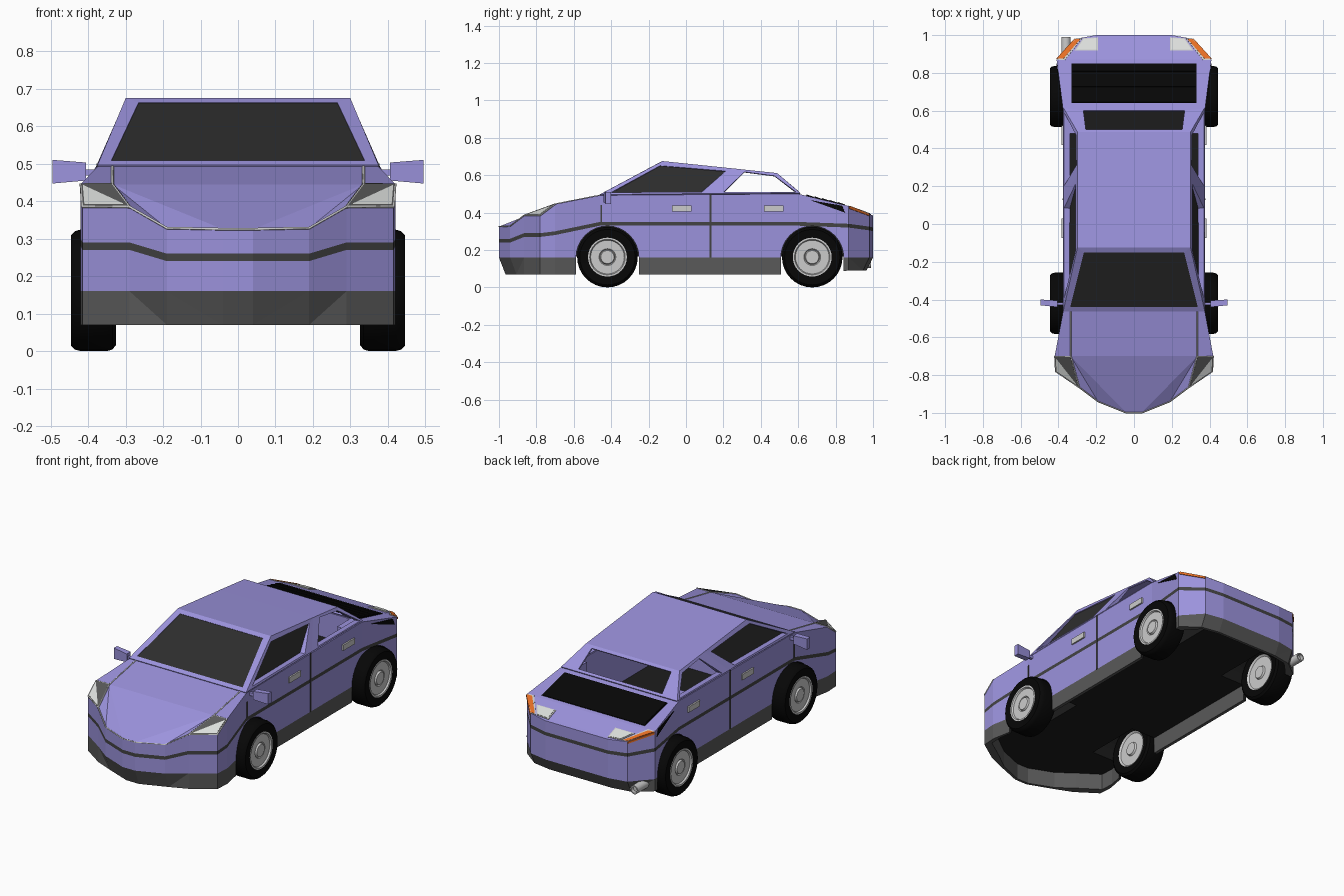
import bpy, bmesh, math
from mathutils import Vector

if "Cube" in bpy.data.objects:
    bpy.data.objects.remove(bpy.data.objects["Cube"])


def material(name, r, g, b):
    m = bpy.data.materials.new(name)
    m.use_nodes = True
    m.diffuse_color = (r, g, b, 1)
    m.node_tree.nodes["Principled BSDF"].inputs["Base Color"].default_value = (r, g, b, 1)
    return m


PAINT = material("lilac paint", .33, .29, .72)
SKIRT = material("dark grey plastic", .1, .1, .1)
STRIPE = material("charcoal stripe", .055, .055, .055)
FLOOR = material("underside black", .012, .012, .012)
BLACK = material("black", .002, .002, .002)
GLASS = material("dark glass", .026, .026, .026)
METAL = material("light grey metal", .6, .6, .6)
LENS = material("pale lens", .72, .74, .72)
ORANGE = material("orange lens", .85, .17, .02)
SHELL = [PAINT, SKIRT, FLOOR, STRIPE]


def mesh(name, verts, faces, mats, rule=None, thick=0, triangles=False):
    me = bpy.data.meshes.new(name)
    me.from_pydata([tuple(v) for v in verts], [], faces)
    for m in mats:
        me.materials.append(m)
    if rule:
        for p in me.polygons:
            p.material_index = rule(p)
    bm = bmesh.new()
    bm.from_mesh(me)
    bmesh.ops.remove_doubles(bm, verts=bm.verts, dist=1e-5)
    if triangles:
        bmesh.ops.triangulate(bm, faces=bm.faces)
    bmesh.ops.recalc_face_normals(bm, faces=bm.faces)
    bm.to_mesh(me)
    bm.free()
    ob = bpy.data.objects.new(name, me)
    bpy.context.collection.objects.link(ob)
    if thick:
        mod = ob.modifiers.new("thickness", 'SOLIDIFY')
        mod.thickness, mod.offset = thick, 0
    return ob


def flip(p, s):
    return Vector((p[0] * s, p[1], p[2]))


def plates(name, polys, mat, thick=.008, sides=(1, -1)):
    """Thin flat panels, repeated on each side."""
    verts, faces = [], []
    for s in sides:
        for poly in polys:
            faces.append(list(range(len(verts), len(verts) + len(poly))))
            verts += [flip(p, s) for p in poly]
    return mesh(name, verts, faces, [mat], thick=thick)


def prism(name, a, b, mats, rule=None):
    n = len(a)
    faces = [[i, (i + 1) % n, n + (i + 1) % n, n + i] for i in range(n)]
    return mesh(name, list(a) + list(b), faces + [list(range(n)), list(range(n, 2 * n))], mats, rule)


def box(name, lo, hi, mats, rule=None):
    loop = [(lo[0], lo[1]), (hi[0], lo[1]), (hi[0], hi[1]), (lo[0], hi[1])]
    return prism(name, [(*p, lo[2]) for p in loop], [(*p, hi[2]) for p in loop], mats, rule)


def lathe(name, profile, mat, side, y, z, n=32):
    """Revolve (radius, x) points about an axis along x."""
    verts, faces = [], []
    for r, x in profile:
        for k in range(n):
            t = 2 * math.pi * k / n
            verts.append((x * side, y + r * math.cos(t), z + r * math.sin(t)))
    for j in range(len(profile) - 1):
        for k in range(n):
            q = (k + 1) % n
            faces.append([j * n + k, j * n + q, (j + 1) * n + q, (j + 1) * n + k])
    ob = mesh(name, verts, faces, [mat])
    bpy.ops.object.select_all(action='DESELECT')
    ob.select_set(True)
    bpy.context.view_layer.objects.active = ob
    bpy.ops.object.shade_smooth_by_angle(angle=math.radians(35))
    return ob


# Body: half outline as x, y, rim height, stripe height
half = [(.04, -1, .325, .25), (.19, -.94, .328, .25), (.29, -.865, .385, .28),
        (.415, -.78, .385, .28), (.42, -.70, .445, .29), (.375, -.46, .492, .34),
        (.375, .6, .5, .34), (.41, .87, .435, .33), (.31, .98, .392, .315), (.2, 1, .385, .31)]
ring = half + [(-x, y, z, s) for x, y, z, s in reversed(half)]
N = len(ring)
hood_mid, hood_back = (.335, -.70, .445), (.335, -.46, .492)
# Vertex rings run from the floor panel down inside the skirt, then up the outside
verts = [(x * .95, y * .95, .165) for x, y, z, s in ring]
verts += [(x * .95, y * .95, .09 if y > .8 else .07) for x, y, z, s in ring]
verts += [(x, y * .965 if abs(y) > .9 else y, .09 if y > .8 else .07) for x, y, z, s in ring]
verts += [(x, y, .16) for x, y, z, s in ring]
verts += [(x, y, s - .01) for x, y, z, s in ring] + [(x, y, s + .01) for x, y, z, s in ring]
verts += [(x, y, z) for x, y, z, s in ring]
verts += [hood_mid, hood_back, flip(hood_mid, -1), flip(hood_back, -1)]
faces = [[l * N + i, l * N + (i + 1) % N, (l + 1) * N + (i + 1) % N, (l + 1) * N + i]
         for l in range(6) for i in range(N)] + [list(range(N))]
face_mats = [m for m in (1, 1, 1, 0, 3, 0) for i in range(N)] + [2]
hm, hb, hm2, hb2 = range(7 * N, 7 * N + 4)


def rim(i, s=1):
    return 6 * N + (i if s > 0 else N - 1 - i)


for i in (6, 7, 8):
    faces.append([rim(i), rim(i + 1), rim(i + 1, -1), rim(i, -1)])
faces += [[rim(0), hm, hm2, rim(0, -1)], [hm, hb, hb2, hm2],
          [rim(5), rim(6), rim(6, -1), rim(5, -1), hb2, hb]]
for s, a, b in ((1, hm, hb), (-1, hm2, hb2)):
    faces += [[rim(0, s), rim(1, s), a], [rim(1, s), rim(2, s), a],
              [rim(2, s), rim(3, s), rim(4, s), a], [rim(4, s), rim(5, s), b, a]]
face_mats += [0] * (len(faces) - len(face_mats))
body = mesh("body", verts, faces, SHELL, lambda p: face_mats[p.index], triangles=True)

# Cutters: cabin and wheel arches
WHEELS = (-.42, .675)
cutters = []
for w, y0, y1, z0 in ((.34, -.24, .48, .23), (.3, -.38, .595, .35)):
    cutters.append(box("cabin_cutter", (-w, y0, z0), (w, y1, .7), SHELL,
                       lambda p: 2 if abs(p.normal.z) > .5 else 0))
for y in WHEELS:
    arc = [(y + .168 * math.cos(t * math.pi / 16), .16 + .168 * math.sin(t * math.pi / 16)) for t in range(17)]
    arc += [(y - .168, -.1), (y + .168, -.1)]
    for s in (1, -1):
        cutters.append(prism("arch_cutter", [(.2 * s, *p) for p in arc], [(.6 * s, *p) for p in arc],
                             SHELL, lambda p: 2))
bpy.context.view_layer.objects.active = body
for c in cutters:
    mod = body.modifiers.new("cut", 'BOOLEAN')
    mod.operation, mod.solver, mod.object = 'DIFFERENCE', 'EXACT', c
    mod.use_hole_tolerant = True
    bpy.ops.object.modifier_apply(modifier=mod.name)
    bpy.data.objects.remove(c)


# Cabin frame: side points sit on a wall that leans inward
def wall(y, z):
    top = .671 - .105 * min(max(y + .125, 0), .61)
    return Vector((.37 - .073 * (z - .5) / (top - .5), y, z))


def recess(p):
    return Vector((.295 + (p.x - .295) * .6, p.y, p.z))


A, D, P, E, C, Q = (wall(*p) for p in ((-.46, .492), (-.125, .671), (.26, .631), (.485, .607), (.61, .5), (.14, .5)))
door_window = [wall(*p) for p in ((-.40, .506), (-.14, .653), (.213, .62), (.085, .506))]
rear_window = [wall(*p) for p in ((.2, .506), (.31, .619), (.475, .598), (.59, .506))]
screen = [Vector(p) for p in ((.338, -.438, .504), (.265, -.148, .659), (-.265, -.148, .659), (-.338, -.438, .504))]
hatch = [Vector(p) for p in ((.255, .497, .596), (.268, .598, .511), (-.268, .598, .511), (-.255, .497, .596))]
quads = [[D, P, flip(P, -1), flip(D, -1)], [P, E, flip(E, -1), flip(P, -1)]]


def frame(outer, inner, s=1):
    for i in range(4):
        j = (i + 1) % 4
        quads.append([flip(p, s) for p in (outer[i], outer[j], inner[j], inner[i])])


frame([A, D, flip(D, -1), flip(A, -1)], screen)
frame([E, C, flip(C, -1), flip(E, -1)], hatch)
for s in (1, -1):
    for outer, inner in (([A, D, P, Q], door_window), ([Q, P, E, C], rear_window)):
        frame(outer, inner, s)
        frame(inner, [recess(p) for p in inner], s)
plates("cabin_frame", quads, PAINT, .01, (1,))
plates("windscreen", [screen], GLASS, .006, (1,))
plates("door_windows", [[recess(p) for p in door_window]], GLASS, .006)

# Headlights
lamp = [Vector(p) for p in ((.29, -.865, .385), (.415, -.78, .385), (.42, -.70, .445), hood_mid)]
mid = sum(lamp, Vector()) / 4
plates("headlight_housings", [[mid.lerp(p, .96) for p in lamp]], SKIRT, .006)
focus = mid.lerp(lamp[1], .3)
plates("headlight_lenses", [[focus.lerp(p, .83) for p in lamp]], LENS, .0095)

# Metal trim along the hood and around the lamps
curve = bpy.data.curves.new("hood_trim", 'CURVE')
curve.dimensions, curve.bevel_depth, curve.bevel_resolution = '3D', .004, 0
curve.materials.append(METAL)
for s in (1, -1):
    for path in ([hood_back, hood_mid, lamp[0], half[1][:3], half[0][:3], (0, -1, .325)], lamp + lamp[:1]):
        sp = curve.splines.new('POLY')
        sp.points.add(len(path) - 1)
        for pt, co in zip(sp.points, path):
            pt.co = (*flip(co, s), 1)
bpy.context.collection.objects.link(bpy.data.objects.new("hood_trim", curve))


# Rear deck: louvres, lamps and side vents
def deck(x, y, up=0):
    return (x, y, up + (.5 - .065 * (y - .6) / .27 if y < .87 else .435 - .05 * (y - .87) / .13))


plates("louvre_base", [[deck(-.33, .64), deck(.33, .64), deck(.33, .85), deck(-.33, .85)]], BLACK, .006, (1,))
plates("louvre_slats", [[deck(-.325, y, .006), deck(.325, y, .006), deck(.325, y + .04, .002),
                         deck(-.325, y + .04, .002)] for y in (.645, .686, .727, .768, .809)], BLACK, .004, (1,))
tail = [deck(.19, .988), deck(.19, .918), deck(.315, .918), deck(.27, .982)]
plates("tail_lamp_trim", [tail], METAL, .005)
centre = sum((Vector(p) for p in tail), Vector()) / 4
plates("tail_lamps", [[centre.lerp(Vector(p), .86) for p in tail]], LENS, .009)
plates("turn_lamp_trim", [[deck(.31, .98), deck(.409, .868), deck(.365, .868), deck(.275, .983)]], METAL, .005)
plates("turn_lamps", [[deck(.309, .978), deck(.407, .875), deck(.373, .875), deck(.284, .978)],
                      [(.312, .98, .392), (.409, .873, .433), (.409, .873, .421), (.312, .98, .382)]], ORANGE, .007)
plates("side_vents", [[(.375 + .13 * (y - .6), y, z) for y, z in ((.665, .466), (.835, .437), (.85, .40))]], BLACK)

# Door seams, handles and mirrors
plates("door_seams", [[(.375, y, z0), (.375, y + .01, z0), (.375, y + .01, z1), (.375, y, z1)]
                      for y, z0, z1 in ((.126, .16, .5), (-.458, .35, .44))], STRIPE, .005)
for s, label in ((1, "left"), (-1, "right")):
    for y, part in ((-.075, "front"), (.418, "rear")):
        xs = sorted((.36 * s, .384 * s))
        box(f"{label}_{part}_handle", (xs[0], y, .405), (xs[1], y + .104, .438), [METAL])
    inner = [(.405, -.44, .455), (.405, -.405, .455), (.405, -.405, .503), (.405, -.44, .503)]
    outer = [(.495, -.43, .447), (.495, -.40, .447), (.495, -.40, .51), (.495, -.43, .51)]
    prism(f"{label}_mirror", [flip(p, s) for p in inner], [flip(p, s) for p in outer], [PAINT])
    xs = sorted((.35 * s, .42 * s))
    box(f"{label}_mirror_stalk", (xs[0], -.43, .468), (xs[1], -.415, .485), [PAINT])

    # Wheels
    for y, part in zip(WHEELS, ("front", "rear")):
        lathe(f"{label}_{part}_tyre", [(.1, .335), (.145, .325), (.158, .335), (.162, .35), (.162, .42),
                                       (.158, .435), (.148, .445), (.102, .442)], BLACK, s, y, .162)
        lathe(f"{label}_{part}_rim", [(0, .328), (.035, .328), (.04, .338), (.095, .338), (.104, .33),
                                      (.104, .444), (.095, .444), (.09, .435), (.045, .435), (.04, .43),
                                      (.035, .44), (0, .44)], METAL, s, y, .162)

# Exhaust pipe
pipe = lathe("exhaust_pipe", [(.018, .1), (.018, .11), (.025, .11), (.025, 0), (0, 0), (0, .09), (.018, .09), (.018, .1)],
             METAL, 1, 0, 0, 16)
pipe.rotation_euler.z = math.pi / 2
pipe.location = (-.36, .88, .13)
